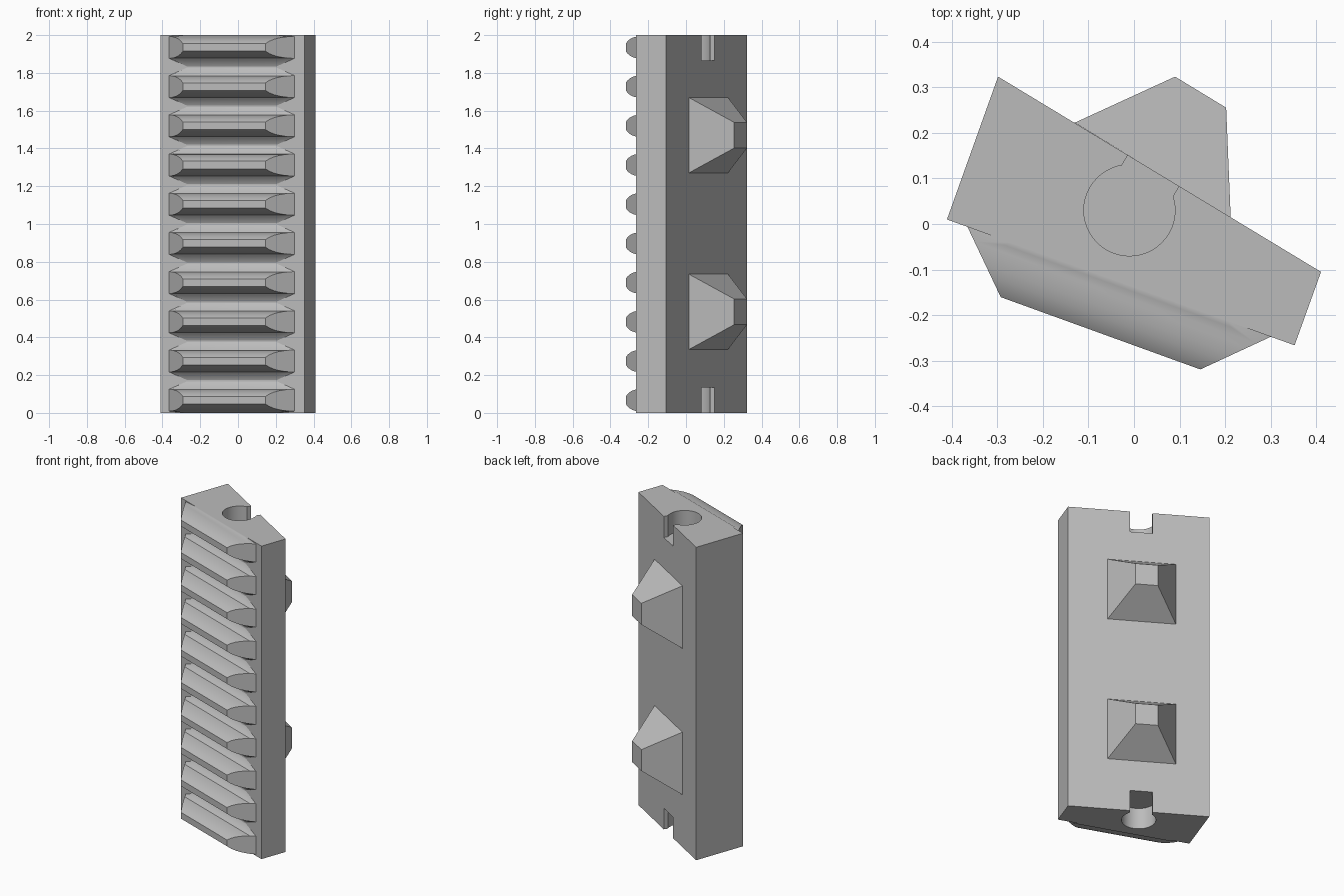
import bpy, bmesh, math
from mathutils import Vector, Matrix

cube = bpy.data.objects.get("Cube")
if cube:
    bpy.data.objects.remove(cube, do_unlink=True)

grey = bpy.data.materials.new("plain grey")
grey.use_nodes = True
colour = (0.5, 0.5, 0.5, 1)
grey.diffuse_color = colour
grey.node_tree.nodes["Principled BSDF"].inputs["Base Color"].default_value = colour


def finish(name, bm):
    bmesh.ops.recalc_face_normals(bm, faces=bm.faces[:])
    mesh = bpy.data.meshes.new(name)
    bm.to_mesh(mesh)
    bm.free()
    mesh.materials.append(grey)
    obj = bpy.data.objects.new(name, mesh)
    bpy.context.collection.objects.link(obj)
    return obj


def smooth(obj, angle):
    bpy.ops.object.select_all(action='DESELECT')
    obj.select_set(True)
    bpy.context.view_layer.objects.active = obj
    bpy.ops.object.shade_smooth_by_angle(angle=math.radians(angle))


def loft(bm, low, high):
    """Closed solid between two rings of points."""
    a = [bm.verts.new(p) for p in low]
    b = [bm.verts.new(p) for p in high]
    n = len(a)
    for i in range(n):
        j = (i + 1) % n
        bm.faces.new((a[i], a[j], b[j], b[i]))
    bm.faces.new(a[::-1])
    bm.faces.new(b)


# Body: a slanted four-sided bar
front_r, back_r = Vector((-0.41, 0.01, 0)), Vector((-0.298, 0.323, 0))
back_l, front_l = Vector((0.41, -0.105, 0)), Vector((0.352, -0.266, 0))
outline = [front_r, front_l, back_l, back_r]
up = Vector((0, 0, 2))
bm = bmesh.new()
loft(bm, outline, [p + up for p in outline])
body = finish("body", bm)

# Blind hole and narrow slot opening to the back, at both ends
centre = Vector((-0.01, 0.03, 0))
along_back = (back_l - back_r).normalized()
slot_dir = Vector((-along_back.y, along_back.x, 0))
depth = 0.135


def cut(bm):
    cutter = finish("cutter", bm)
    cutter.hide_render = True
    mod = body.modifiers.new("cut", 'BOOLEAN')
    mod.operation = 'DIFFERENCE'
    mod.solver = 'EXACT'
    mod.object = cutter
    bpy.context.view_layer.objects.active = body
    bpy.ops.object.modifier_apply(modifier=mod.name)
    bpy.data.objects.remove(cutter, do_unlink=True)


for z in (0, 2):
    place = Matrix.Translation(centre + Vector((0, 0, z)))
    bm = bmesh.new()
    bmesh.ops.create_cone(bm, cap_ends=True, segments=48, radius1=0.1, radius2=0.1,
                          depth=2 * depth, matrix=place)
    cut(bm)
    bm = bmesh.new()
    bmesh.ops.create_cube(bm, size=1)
    turn = Matrix.Rotation(math.atan2(along_back.y, along_back.x), 4, 'Z')
    size = Matrix.Diagonal((0.131, 0.2, 2 * depth, 1))
    bmesh.ops.transform(bm, matrix=place @ Matrix.Translation(slot_dir * 0.1) @ turn @ size,
                        verts=bm.verts[:])
    cut(bm)
smooth(body, 30)

# Back studs: tapered blocks leaning to one side
stud_base = (Vector((-0.13, 0.222, 0)), Vector((0.212, 0.014, 0)))
stud_tip = (Vector((0.09, 0.323, 0)), Vector((0.202, 0.255, 0)))
for name, z in (("lower_back_stud", 0.535), ("upper_back_stud", 1.47)):
    def ring(pair, half):
        lo, hi = Vector((0, 0, z - half)), Vector((0, 0, z + half))
        return [pair[0] + lo, pair[1] + lo, pair[1] + hi, pair[0] + hi]
    bm = bmesh.new()
    loft(bm, ring(stud_base, 0.2), ring(stud_tip, 0.068))
    finish(name, bm)

# Front ribs: rounded profile, sloped ends, low fillets that stop short of the ends
along = (front_l - front_r).normalized()
out = Vector((along.y, -along.x, 0))
HEIGHT = 0.12
# (half width, height, inset of the ends)
half = [(0.1, 0, 0.1), (0.068, 0.01, 0.08), (0.057, 0.025, 0), (0.055, 0.042, 0),
        (0.05, 0.065, 0), (0.043, 0.085, 0), (0.033, 0.104, 0), (0.02, HEIGHT, 0)]
profile = half + [(-w, h, i) for w, h, i in reversed(half)]
ends = []
for root, crest in (((-0.365, -0.006), (-0.292, -0.16)), ((0.3, -0.247), (0.145, -0.32))):
    ends.append([(Vector((*p, 0)) - front_r).dot(along) for p in (root, crest)])


def rib(z):
    bm = bmesh.new()
    rows = []
    for w, h, inset in profile:
        pair = []
        for (root, crest), sign in zip(ends, (1, -1)):
            s = root + (crest - root) * h / HEIGHT + sign * inset
            p = front_r + along * s + out * h
            p.z = min(2, max(0, z + w))
            pair.append(bm.verts.new(p))
        rows.append(pair)
    for a, b in zip(rows, rows[1:]):
        bm.faces.new((a[0], a[1], b[1], b[0]))
    # end faces, reaching the body, and the fillet corners
    for k in (0, 1):
        core = [r[k] for r in rows[2:-2]]
        feet = []
        for w in (-0.058, 0.058):
            p = front_r + along * ends[k][0]
            p.z = z + w
            feet.append(bm.verts.new(p))
        bm.faces.new(core + feet)
        bm.faces.new((core[0], feet[1], rows[0][k], rows[1][k]))
        bm.faces.new((core[-1], feet[0], rows[-1][k], rows[-2][k]))
    # hidden underside
    bmesh.ops.holes_fill(bm, edges=[e for e in bm.edges if e.is_boundary])
    return bm


COUNT = 10
for i in range(COUNT):
    obj = finish(f"front_rib_{i + 1}", rib(0.067 + i * 1.868 / (COUNT - 1)))
    smooth(obj, 28)
